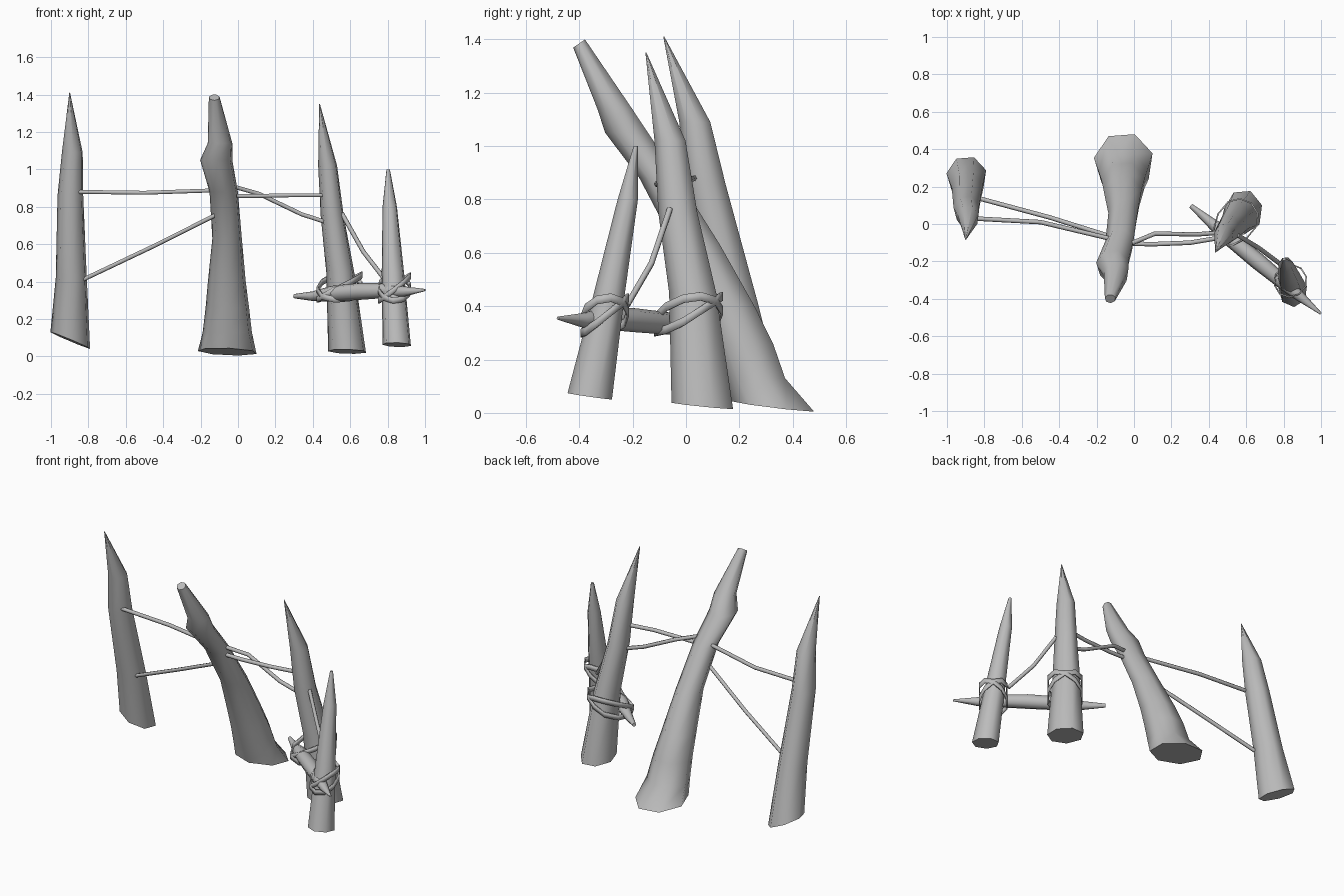
import bpy, bmesh
from math import sin, cos, pi, radians
from mathutils import Vector

if "Cube" in bpy.data.objects:
    bpy.data.objects.remove(bpy.data.objects["Cube"], do_unlink=True)

grey = bpy.data.materials.new("weathered grey")
grey.use_nodes = True
GREY = (0.5, 0.5, 0.5, 1)
grey.diffuse_color = GREY
grey.node_tree.nodes["Principled BSDF"].inputs["Base Color"].default_value = GREY


def finish(obj):
    """Link, colour and smooth a part, keeping cut ends sharp."""
    bpy.context.collection.objects.link(obj)
    if not obj.data.materials:
        obj.data.materials.append(grey)
    bpy.ops.object.select_all(action='DESELECT')
    obj.select_set(True)
    bpy.context.view_layer.objects.active = obj
    bpy.ops.object.shade_smooth_by_angle(angle=radians(62))
    return obj


def post(name, rings, foot=(0, 0), top=(0, 0), sides=7, phase=0.3):
    """Loft rings (x, y, z, rx, ry); foot and top tilt the end cuts."""
    bm = bmesh.new()
    loops = []
    for i, (x, y, z, rx, ry) in enumerate(rings):
        sx, sy = foot if i == 0 else top if i == len(rings) - 1 else (0, 0)
        loop = []
        for k in range(sides):
            a = phase + 2 * pi * k / sides
            dx, dy = rx * cos(a) * 1.04, ry * sin(a) * 1.04
            loop.append(bm.verts.new((x + dx, y + dy, z + sx * dx + sy * dy)))
        loops.append(loop)
    for low, high in zip(loops, loops[1:]):
        for k in range(sides):
            j = (k + 1) % sides
            bm.faces.new((low[k], low[j], high[j], high[k]))
    bm.faces.new(loops[0][::-1])
    bm.faces.new(loops[-1])
    mesh = bpy.data.meshes.new(name)
    bm.to_mesh(mesh)
    bm.free()
    return finish(bpy.data.objects.new(name, mesh))


def rod(name, points, radius, radii=None, resolution=1):
    """Round rod along a path, optionally tapered, turned into a mesh."""
    curve = bpy.data.curves.new(name + " path", 'CURVE')
    curve.dimensions = '3D'
    curve.bevel_depth = radius
    curve.bevel_resolution = resolution
    curve.use_fill_caps = True
    spline = curve.splines.new('POLY')
    spline.points.add(len(points) - 1)
    for i, p in enumerate(points):
        spline.points[i].co = (*p, 1)
        spline.points[i].radius = radii[i] / radius if radii else 1
    helper = bpy.data.objects.new(name + " path", curve)
    bpy.context.collection.objects.link(helper)
    bpy.context.view_layer.update()
    deps = bpy.context.evaluated_depsgraph_get()
    mesh = bpy.data.meshes.new_from_object(helper.evaluated_get(deps))
    mesh.name = name
    bpy.data.objects.remove(helper, do_unlink=True)
    return finish(bpy.data.objects.new(name, mesh))


def lashing(name, centre, back, front, half_width, tilt, width=0.032):
    """Flat strap looped round a post and the crossbar."""
    forward, side = Vector((-0.64, -0.77, 0)), Vector((0.77, -0.64, 0))
    bm = bmesh.new()
    rows = []
    count = 10
    for k in range(count):
        a = 2 * pi * k / count
        f, s = cos(a), sin(a)
        p = Vector(centre) + forward * f * (front if f > 0 else back) + side * s * half_width
        p.z += tilt * s - 0.05 * f
        rows.append([bm.verts.new(p + Vector((0, 0, h * width / 2))) for h in (-1, 1)])
    for k in range(count):
        a, b = rows[k], rows[(k + 1) % count]
        bm.faces.new((a[0], b[0], b[1], a[1]))
    mesh = bpy.data.meshes.new(name)
    bm.to_mesh(mesh)
    bm.free()
    obj = finish(bpy.data.objects.new(name, mesh))
    solid = obj.modifiers.new("strap thickness", 'SOLIDIFY')
    solid.thickness = 0.008
    solid.offset = 0


# Upright stakes
post("right_stake", [
    (-0.895, 0.255, 0.085, 0.105, 0.105), (-0.89, 0.18, 0.42, 0.082, 0.09),
    (-0.895, 0.075, 0.86, 0.068, 0.075), (-0.885, 0.035, 1.09, 0.055, 0.058),
    (-0.9, -0.083, 1.41, 0.002, 0.002)], foot=(-0.42, -0.05))
post("middle_leaning_post", [
    (-0.055, 0.33, 0.025, 0.155, 0.155), (-0.055, 0.26, 0.13, 0.13, 0.115),
    (-0.055, 0.215, 0.26, 0.115, 0.115), (-0.058, 0.155, 0.4, 0.1, 0.105),
    (-0.057, 0.045, 0.63, 0.078, 0.085), (-0.075, -0.1, 0.88, 0.075, 0.072),
    (-0.115, -0.22, 1.05, 0.085, 0.08), (-0.095, -0.265, 1.14, 0.065, 0.065),
    (-0.127, -0.4, 1.385, 0.028, 0.022)], foot=(-0.04, -0.12), top=(0, 0.7))
post("left_stake", [
    (0.585, 0.065, 0.026, 0.1, 0.115), (0.548, 0.028, 0.45, 0.074, 0.088),
    (0.505, -0.028, 0.75, 0.061, 0.073), (0.48, -0.058, 1.02, 0.05, 0.058),
    (0.436, -0.15, 1.35, 0.002, 0.002)], foot=(-0.03, -0.1))
post("short_stake", [
    (0.85, -0.358, 0.062, 0.075, 0.083), (0.829, -0.285, 0.45, 0.059, 0.058),
    (0.812, -0.217, 0.8, 0.038, 0.038), (0.803, -0.188, 1.0, 0.009, 0.008)],
    foot=(-0.03, -0.14))

# Sharpened crossbar
rod("crossbar", [(0.303, 0.098, 0.322), (0.4, 0.017, 0.322), (0.5, -0.066, 0.335),
                 (0.66, -0.198, 0.348), (0.81, -0.322, 0.352), (0.89, -0.389, 0.347),
                 (1.0, -0.48, 0.355)], 0.04,
    radii=[0.012, 0.026, 0.042, 0.045, 0.038, 0.027, 0.006], resolution=2)

# Thin poles linking the stakes
rod("upper_right_pole", [(-0.865, 0.03, 0.88), (-0.5, 0.01, 0.875), (-0.12, -0.08, 0.888)], 0.012)
rod("lower_right_pole", [(-0.84, 0.14, 0.405), (-0.45, 0.035, 0.59), (-0.115, -0.07, 0.758)], 0.012)
rod("upper_left_pole", [(-0.03, -0.105, 0.858), (0.1, -0.108, 0.858), (0.3, -0.1, 0.862),
                        (0.45, -0.075, 0.862)], 0.012)
rod("sagging_left_pole", [(-0.03, -0.11, 0.91), (0.11, -0.052, 0.87), (0.34, -0.055, 0.76),
                          (0.48, -0.045, 0.715)], 0.012)
rod("slanted_pole", [(0.555, -0.06, 0.765), (0.67, -0.13, 0.56), (0.79, -0.22, 0.405)], 0.012)

# Crossed straps binding the crossbar to the stakes
for label, tilt in (("rising", 0.045), ("falling", -0.045)):
    lashing("left_lashing_" + label, (0.56, 0.03, 0.37), 0.105, 0.172, 0.105, tilt)
    lashing("short_lashing_" + label, (0.838, -0.302, 0.365), 0.085, 0.092, 0.085, tilt)
